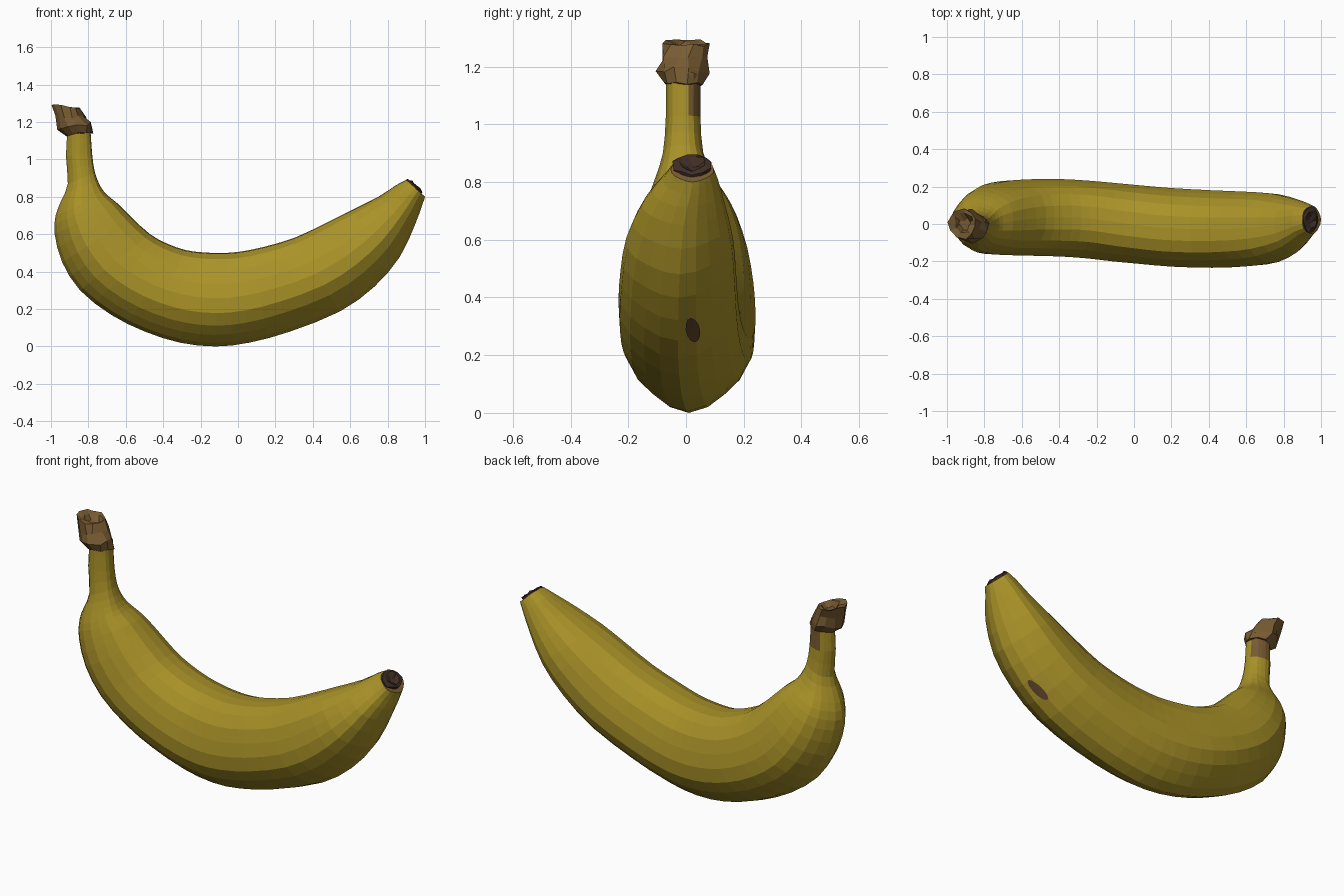
import bpy, bmesh, math, random
from mathutils import Vector
from mathutils.bvhtree import BVHTree

if "Cube" in bpy.data.objects:
    bpy.data.objects.remove(bpy.data.objects["Cube"])

random.seed(4)


def material(name, rgb):
    m = bpy.data.materials.new(name)
    m.diffuse_color = (*rgb, 1)
    m.use_nodes = True
    m.node_tree.nodes["Principled BSDF"].inputs["Base Color"].default_value = m.diffuse_color
    return m


YELLOW = material("banana yellow", (0.40, 0.29, 0.021))
BROWN = material("stem brown", (0.19, 0.105, 0.032))
DARK = material("dark tip", (0.05, 0.026, 0.018))
SPOT = material("bruise brown", (0.12, 0.06, 0.025))


def smooth(rows, steps):
    """Catmull-Rom resampling of the section table."""
    out = []
    for k in range(len(rows) - 1):
        a, b, c, d = (rows[min(max(k + j, 0), len(rows) - 1)] for j in (-1, 0, 1, 2))
        for s in range(steps):
            t = s / steps
            out.append([q + 0.5 * t * (r - p + t * (2*p - 5*q + 4*r - u + t * (3*(q - r) + u - p)))
                        for p, q, r, u in zip(a, b, c, d)])
    return out + [rows[-1]]


def loft(name, rows, sides, mats, ridge=0.0, jitter=0.0, rule=None):
    """Skin rings given as outer x, z, inner x, z, centre y, half width."""
    bm = bmesh.new()
    prof = []
    for k in range(sides):
        a = 2 * math.pi * k / sides
        r = 1 - ridge * (1 - math.cos(5 * a)) / 2
        prof.append((r * math.cos(a), r * math.sin(a)))
    lo = min(p[0] for p in prof)
    wide = max(p[1] for p in prof)
    prof = [((p - lo) / (1 - lo), q / wide) for p, q in prof]
    rings = []
    for ox, oz, ix, iz, yc, h in rows:
        ring = []
        for p, q in prof:
            v = Vector((ix + (ox - ix) * p, yc + h * q, iz + (oz - iz) * p))
            v += Vector([random.uniform(-jitter, jitter) for _ in range(3)])
            ring.append(bm.verts.new(v))
        rings.append(ring)
    for r0, r1 in zip(rings, rings[1:]):
        for k in range(sides):
            n = (k + 1) % sides
            bm.faces.new((r0[k], r0[n], r1[n], r1[k]))
    bm.faces.new(rings[0])
    bm.faces.new(rings[-1])
    bmesh.ops.recalc_face_normals(bm, faces=bm.faces)
    if rule:
        for f in bm.faces:
            f.material_index = rule(f.calc_center_median())
    tree = BVHTree.FromBMesh(bm)
    finish(name, bm, mats)
    return tree


def finish(name, bm, mats):
    me = bpy.data.meshes.new(name)
    bm.to_mesh(me)
    bm.free()
    for m in mats:
        me.materials.append(m)
    ob = bpy.data.objects.new(name, me)
    bpy.context.collection.objects.link(ob)


# Peel: stem neck, curved body and tapered end
sections = [
    (-.91, 1.16, -.79, 1.18, -.01, .06),
    (-.92, 1.02, -.78, 1.03, -.01, .06),
    (-.91, .87, -.765, .93, -.01, .07),
    (-.945, .78, -.735, .855, -.005, .10),
    (-.975, .70, -.70, .81, .005, .132),
    (-.98, .60, -.645, .765, .015, .16),
    (-.94, .45, -.57, .69, .025, .187),
    (-.845, .30, -.47, .60, .033, .20),
    (-.68, .17, -.38, .55, .035, .205),
    (-.50, .08, -.28, .515, .033, .207),
    (-.31, .02, -.19, .503, .024, .208),
    (-.12, 0, -.10, .50, .01, .21),
    (.06, .02, 0, .505, -.003, .21),
    (.28, .08, .13, .53, -.018, .21),
    (.545, .187, .30, .58, -.027, .207),
    (.73, .32, .46, .655, -.027, .20),
    (.866, .48, .60, .725, -.022, .185),
    (.946, .65, .75, .80, -.008, .142),
    (.985, .755, .845, .862, .015, .095),
    (1.0, .80, .90, .89, .022, .074),
]
peel = loft("peel", smooth(sections, 2), 20, [YELLOW, BROWN], ridge=0.06,
            rule=lambda c: int(c.z > 1.06 and c.y > .015 and c.x > -.87 or
                               c.x > .945 and c.z > .81 and c.x + c.z > 1.793))

# Torn brown crown on the stem, hollow at the top
loft("stem_crown", [
    (-.918, 1.125, -.782, 1.145, -.01, .064),
    (-.96, 1.165, -.788, 1.19, -.012, .085),
    (-.972, 1.23, -.825, 1.225, -.008, .08),
    (-.99, 1.29, -.845, 1.27, .005, .078),
    (-.96, 1.285, -.86, 1.275, .005, .05),
    (-.93, 1.25, -.87, 1.245, .0, .025),
], 11, [BROWN], jitter=0.01)

# Dark dried blossom end with a sunken middle
loft("blossom_tip", [
    (.975, .808, .89, .875, .022, .066),
    (.987, .825, .905, .897, .022, .07),
    (.978, .84, .92, .89, .022, .045),
    (.955, .845, .935, .86, .022, .016),
], 11, [DARK], jitter=0.005)

# Oval bruise lying on the outer curve
bm = bmesh.new()


def on_peel(y, z):
    hit, normal, _, _ = peel.ray_cast(Vector((2, y, z)), Vector((-1, 0, 0)))
    return bm.verts.new(hit + normal * 0.004)


centre = on_peel(.022, .29)
rim = [on_peel(.022 + .024 * math.cos(k * math.pi / 6) - .006 * math.sin(k * math.pi / 6),
               .29 + .042 * math.sin(k * math.pi / 6)) for k in range(12)]
for k in range(12):
    bm.faces.new((centre, rim[k], rim[(k + 1) % 12]))
finish("bruise", bm, [SPOT])
